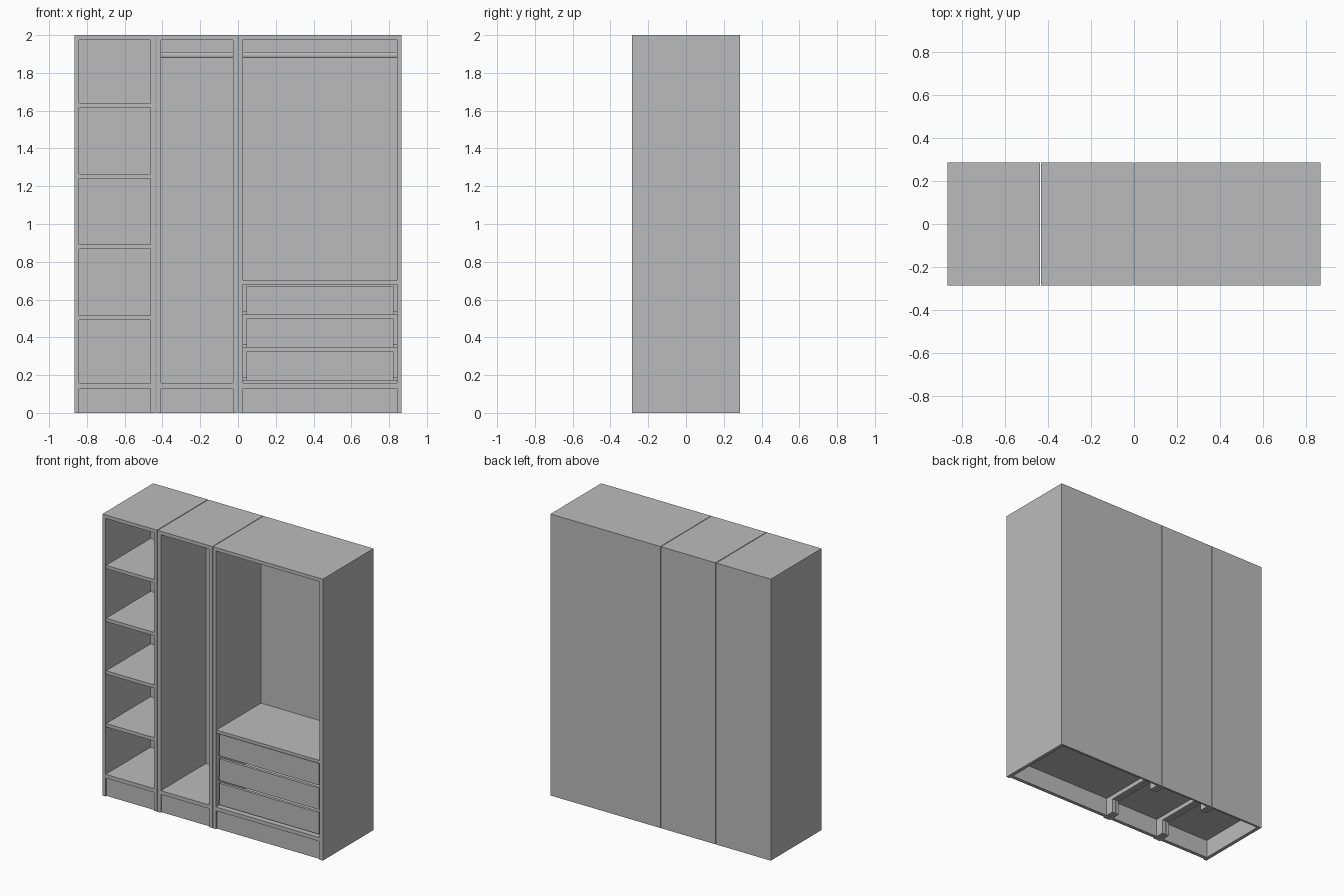
import bpy
import math

cube = bpy.data.objects.get("Cube")
if cube:
    bpy.data.objects.remove(cube, do_unlink=True)

grey = bpy.data.materials.new("light_grey")
grey.use_nodes = True
grey.diffuse_color = (0.5, 0.5, 0.5, 1)
grey.node_tree.nodes["Principled BSDF"].inputs["Base Color"].default_value = (0.5, 0.5, 0.5, 1)

FRONT, BACK, TOP = -0.285, 0.285, 2.0
T = 0.025                 # board thickness
INNER_BACK = 0.22         # visible face of the back board
BASE, FLOOR = 0.13, 0.157  # underside and top of the bottom board


def box(name, x, y, z):
    """Board spanning the given (low, high) ranges."""
    spans = (x, y, z)
    bpy.ops.mesh.primitive_cube_add(size=1, location=[(a + b) / 2 for a, b in spans])
    ob = bpy.context.object
    ob.name = name
    ob.scale = [b - a for a, b in spans]
    bpy.ops.object.transform_apply(location=False, rotation=False, scale=True)
    ob.data.materials.append(grey)
    return ob


def side_board(name, x, notched):
    """Full-height side; inner ones are cut away above the floor."""
    if not notched:
        return box(name, x, (FRONT, BACK), (0, TOP))
    notch_top = 0.1
    box(name, x, (FRONT, BACK), (notch_top, TOP))
    box(name + "_front_foot", x, (FRONT, -0.19), (0, notch_top))
    box(name + "_back_foot", x, (0.2, BACK), (0, notch_top))


def carcass(name, x0, x1, left_notch, right_notch):
    """Open cabinet with sides, top, bottom, back and plinth."""
    inner = (x0 + T, x1 - T)
    side_board(name + "_side_a", (x0, x0 + T), left_notch)
    side_board(name + "_side_b", (x1 - T, x1), right_notch)
    box(name + "_top", inner, (FRONT, BACK), (TOP - T, TOP))
    box(name + "_bottom", inner, (FRONT, INNER_BACK), (BASE, FLOOR))
    box(name + "_back", inner, (INNER_BACK, BACK), (BASE, TOP - T))
    box(name + "_back_skirt", inner, (BACK - 0.015, BACK), (0, BASE))
    box(name + "_plinth", inner, (FRONT + 0.01, FRONT + 0.01 + T), (0, BASE))
    return inner


def rail(name, inner):
    """Oval hanging rail."""
    bpy.ops.mesh.primitive_cylinder_add(
        vertices=24, radius=0.016, depth=inner[1] - inner[0],
        location=(sum(inner) / 2, -0.02, 1.894), rotation=(0, math.pi / 2, 0))
    ob = bpy.context.object
    ob.name = name
    ob.scale = (1, 0.5, 1)
    bpy.ops.object.transform_apply(location=False, rotation=False, scale=True)
    ob.data.materials.append(grey)
    bpy.ops.object.shade_smooth_by_angle()


def drawer(name, inner, z):
    """Open-topped drawer box with a taller front and side runners."""
    gap, wall = 0.017, 0.015
    x0, x1 = inner[0] + gap, inner[1] - gap
    y0, y1 = FRONT + 0.015, INNER_BACK - 0.02
    box(name + "_front", (x0, x1), (y0, y0 + 0.02), (z, z + 0.154))
    box(name + "_back", (x0, x1), (y1 - wall, y1), (z, z + 0.13))
    box(name + "_base", (x0, x1), (y0 + 0.02, y1), (z + 0.005, z + 0.015))
    for tag, x, run in (("a", (x0, x0 + wall), (inner[0], x0)),
                        ("b", (x1 - wall, x1), (x1, inner[1]))):
        box(name + "_side_" + tag, x, (y0 + 0.02, y1 - wall), (z, z + 0.13))
        box(name + "_runner_" + tag, run, (y0 + 0.01, y1), (z, z + 0.02))


# Narrow shelf cabinet
inner = carcass("shelf_cabinet", -0.866, -0.437, False, True)
for i, z in enumerate((0.492, 0.867, 1.24, 1.616)):
    box(f"shelf_{i + 1}", inner, (FRONT + 0.005, INNER_BACK), (z, z + 0.024))

# Narrow hanging cabinet
inner = carcass("hanging_cabinet", -0.432, -0.002, True, True)
rail("narrow_rail", inner)

# Wide cabinet with drawers
inner = carcass("wide_cabinet", 0.002, 0.866, True, False)
rail("wide_rail", inner)
box("drawer_cover_shelf", inner, (FRONT + 0.005, INNER_BACK), (0.68, 0.702))
for i in range(3):
    drawer(f"drawer_{i + 1}", inner, 0.171 + i * 0.174)
